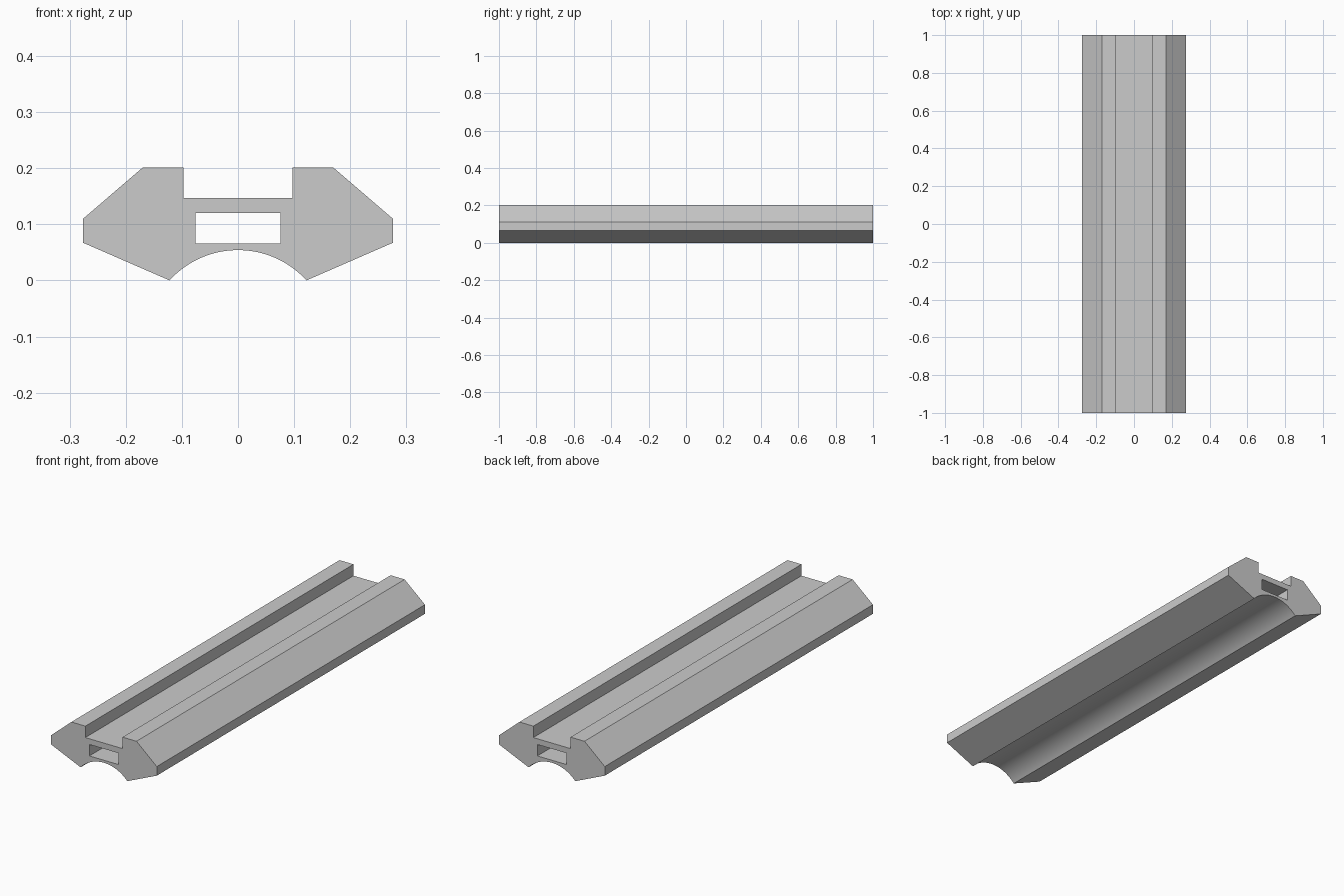
import bpy
import bmesh
import math
from mathutils import Vector

cube = bpy.data.objects.get("Cube")
if cube:
    bpy.data.objects.remove(cube)

LENGTH = 2.0
FOOT, ARCH = 0.122, 0.054

# Plain grey finish
grey = bpy.data.materials.new("plain grey")
grey.use_nodes = True
colour = (0.6, 0.6, 0.6, 1)
grey.diffuse_color = colour
grey.node_tree.nodes["Principled BSDF"].inputs["Base Color"].default_value = colour


def mirrored(half):
    """Close a right-hand half outline by mirroring it across x = 0."""
    return half + [(-x, z) for x, z in reversed(half)]


def add_loop(bm, points):
    verts = [bm.verts.new((x, -LENGTH / 2, z)) for x, z in points]
    return [bm.edges.new((a, b)) for a, b in zip(verts, verts[1:] + verts[:1])]


# Outer outline: foot, flank, shoulder, top land and groove
body = mirrored([(FOOT, 0), (0.276, 0.067), (0.276, 0.11),
                 (0.17, 0.201), (0.097, 0.201), (0.097, 0.147)])

# Round channel underneath, from the left foot back to the right foot
radius = (FOOT ** 2 + ARCH ** 2) / (2 * ARCH)
sweep = math.asin(FOOT / radius)
steps = 32
for i in range(1, steps):
    a = sweep * (2 * i / steps - 1)
    body.append((radius * math.sin(a), ARCH - radius + radius * math.cos(a)))

# Rectangular slot through the whole length
slot = mirrored([(0.076, 0.066), (0.076, 0.12)])

# Fill the section around the slot and extrude it along y
bm = bmesh.new()
edges = add_loop(bm, body) + add_loop(bm, slot)
bmesh.ops.triangle_fill(bm, edges=edges, use_beauty=True, normal=Vector((0, -1, 0)))
result = bmesh.ops.extrude_face_region(bm, geom=bm.faces[:], use_keep_orig=True)
moved = [g for g in result["geom"] if isinstance(g, bmesh.types.BMVert)]
bmesh.ops.translate(bm, verts=moved, vec=(0, LENGTH, 0))
bmesh.ops.recalc_face_normals(bm, faces=bm.faces[:])

mesh = bpy.data.meshes.new("rail")
bm.to_mesh(mesh)
bm.free()
mesh.materials.append(grey)
rail = bpy.data.objects.new("rail", mesh)
bpy.context.collection.objects.link(rail)

# Smooth channel, crisp edges elsewhere
bpy.ops.object.select_all(action="DESELECT")
rail.select_set(True)
bpy.context.view_layer.objects.active = rail
bpy.ops.object.shade_smooth_by_angle(angle=math.radians(20))
